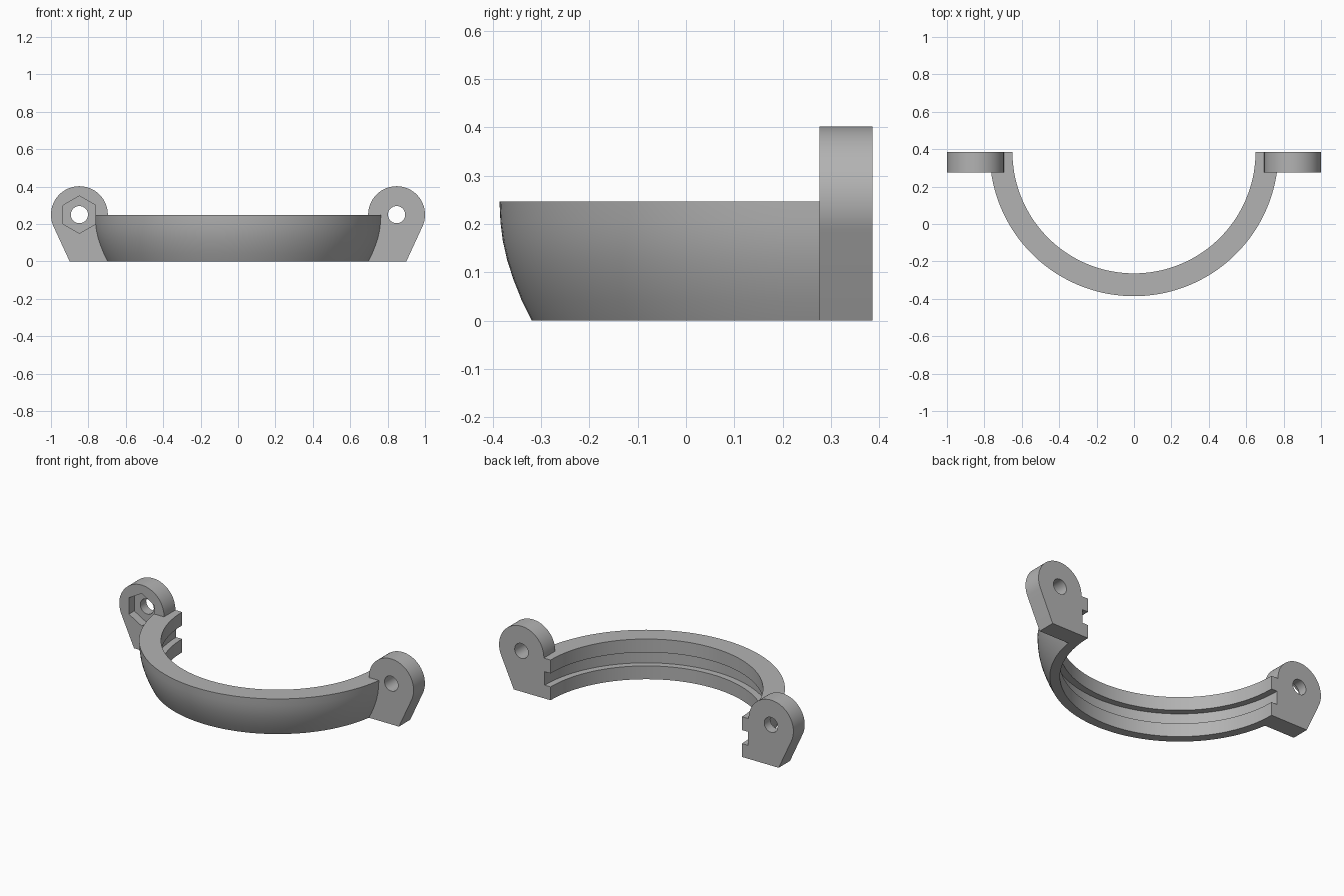
import bpy, bmesh, math

default = bpy.data.objects.get("Cube")
if default:
    bpy.data.objects.remove(default, do_unlink=True)

BACK, FRONT = 0.386, 0.276      # y of the flange faces
HEIGHT, INNER = 0.247, 0.65
HOLE_X, HOLE_Z, LUG_R = 0.848, 0.25, 0.152

grey = bpy.data.materials.new("plain grey")
grey.use_nodes = True
colour = (0.45, 0.45, 0.45, 1)
grey.diffuse_color = colour
grey.node_tree.nodes["Principled BSDF"].inputs["Base Color"].default_value = colour


def finish(name, bm):
    bmesh.ops.recalc_face_normals(bm, faces=bm.faces)
    mesh = bpy.data.meshes.new(name)
    bm.to_mesh(mesh)
    bm.free()
    mesh.materials.append(grey)
    obj = bpy.data.objects.new(name, mesh)
    bpy.context.collection.objects.link(obj)
    return obj


def prism(name, outline, y0, y1):
    """Extrude an x-z outline along y."""
    bm = bmesh.new()
    face = bm.faces.new([bm.verts.new((x, y0, z)) for x, z in outline])
    moved = bmesh.ops.extrude_face_region(bm, geom=[face])["geom"]
    bmesh.ops.translate(bm, vec=(0, y1 - y0, 0),
                        verts=[v for v in moved if isinstance(v, bmesh.types.BMVert)])
    return finish(name, bm)


def arc(cx, cz, r, start, end, steps):
    angles = [math.radians(start + (end - start) * i / steps) for i in range(steps + 1)]
    return [(cx + r * math.cos(a), cz + r * math.sin(a)) for a in angles]


def combine(target, other, operation):
    mod = target.modifiers.new(operation.lower(), "BOOLEAN")
    mod.object, mod.operation, mod.solver = other, operation, "EXACT"
    bpy.context.view_layer.objects.active = target
    bpy.ops.object.modifier_apply(modifier=mod.name)
    bpy.data.objects.remove(other, do_unlink=True)


# Half ring: barrel-shaped outside, square groove inside
outside = [(0.705, 0), (0.726, 0.042), (0.743, 0.085), (0.756, 0.125),
           (0.765, 0.165), (0.770, 0.205), (0.772, HEIGHT)]
inside = [(INNER, HEIGHT), (INNER, 0.165), (0.69, 0.165),
          (0.69, 0.082), (INNER, 0.082), (INNER, 0)]
bm = bmesh.new()
SEGMENTS = 72
sections = []
for i in range(SEGMENTS + 1):
    a = math.pi * (1 + i / SEGMENTS)
    sections.append([bm.verts.new((r * math.cos(a), BACK + r * math.sin(a), z))
                     for r, z in outside + inside])
for s, t in zip(sections, sections[1:]):
    for j in range(len(s)):
        k = (j + 1) % len(s)
        bm.faces.new((s[j], s[k], t[k], t[j]))
bm.faces.new(sections[0])
bm.faces.new(sections[-1])
clamp = finish("clamp_half_ring", bm)

# Bolt lugs: round top, slanted outer edge, square foot blending into the ring
for side in (-1, 1):
    outline = [(0.695, 0), (0.9, 0)] + arc(HOLE_X, HOLE_Z, LUG_R, -24, 180, 40) + [(0.696, 0.24)]
    lug = prism("bolt_lug", [(side * x, z) for x, z in outline], FRONT, BACK)
    combine(clamp, lug, "UNION")

# Bolt holes through both lugs
for side in (-1, 1):
    circle = arc(side * HOLE_X, HOLE_Z, 0.046, 0, 360, 32)[:-1]
    combine(clamp, prism("bolt_hole", circle, FRONT - 0.1, BACK + 0.1), "DIFFERENCE")

# Hexagonal nut pocket in the front of the right lug
hexagon = arc(-HOLE_X, HOLE_Z, 0.1, 30, 390, 6)[:-1]
combine(clamp, prism("nut_pocket", hexagon, FRONT - 0.01, FRONT + 0.052), "DIFFERENCE")

# Smooth the curved walls, keep the edges crisp
bpy.ops.object.select_all(action="DESELECT")
clamp.select_set(True)
bpy.context.view_layer.objects.active = clamp
bpy.ops.object.shade_smooth_by_angle(angle=math.radians(25))
